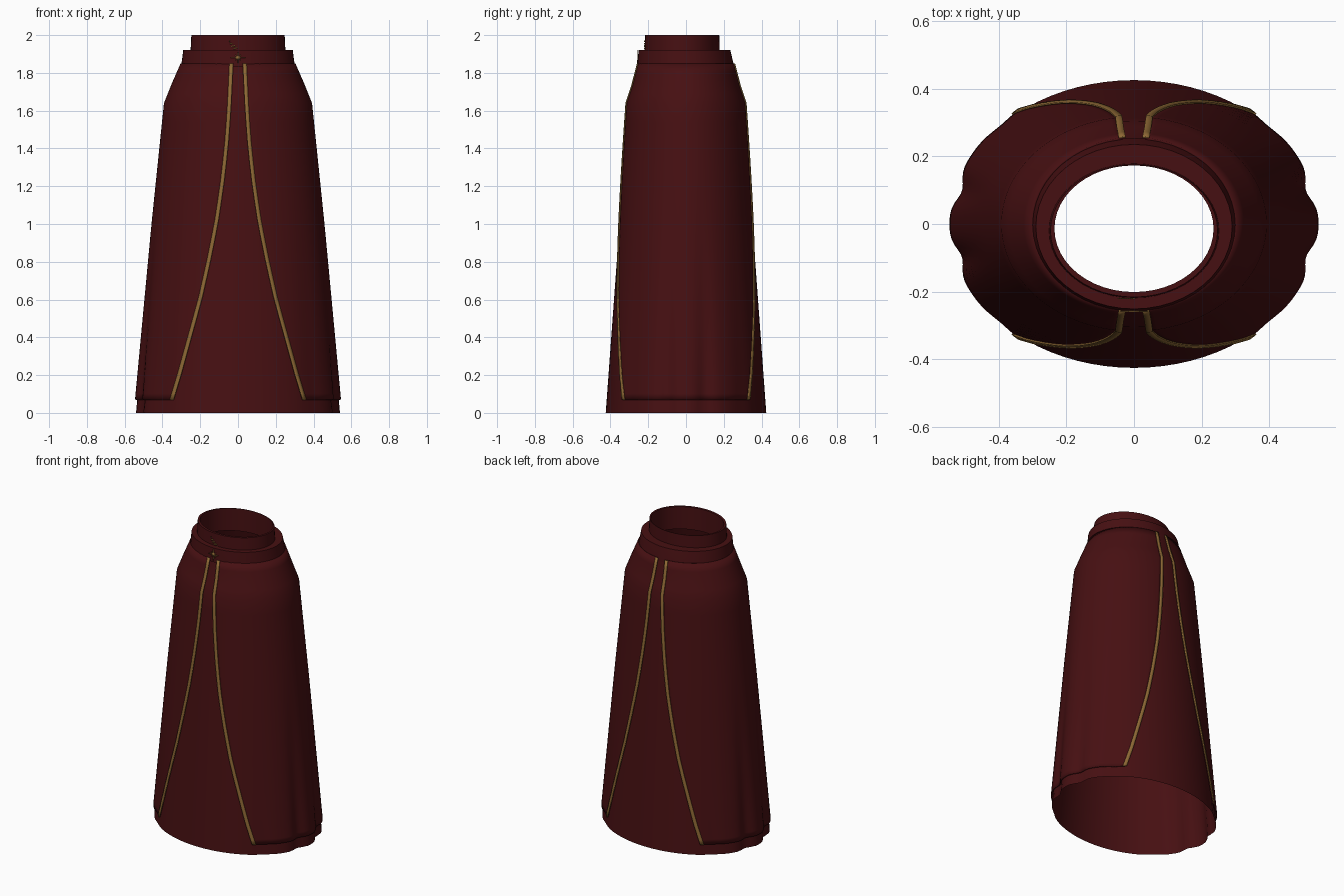
import bpy, bmesh, math

cube = bpy.data.objects.get("Cube")
if cube:
    bpy.data.objects.remove(cube, do_unlink=True)


def material(name, color):
    mat = bpy.data.materials.new(name)
    mat.use_nodes = True
    mat.diffuse_color = color
    bsdf = mat.node_tree.nodes["Principled BSDF"]
    bsdf.inputs["Base Color"].default_value = color
    bsdf.inputs["Roughness"].default_value = 0.8
    return mat


RED = material("dark red cloth", (0.062, 0.005, 0.006, 1))
GOLD = material("old gold", (0.27, 0.14, 0.035, 1))

# height, half width, half depth of the skirt; height, half opening of the split
BODY = [(0, 0.54, 0.425), (1.0, 0.446, 0.352), (1.64, 0.38, 0.305),
        (1.74, 0.34, 0.272), (1.85, 0.292, 0.244)]
SPLIT = [(0.07, 0.35), (0.2, 0.31), (0.4, 0.255), (0.6, 0.2), (0.8, 0.155),
         (1.0, 0.115), (1.2, 0.085), (1.4, 0.062), (1.6, 0.047), (1.85, 0.035)]


def lerp(table, z):
    for p, q in zip(table, table[1:]):
        if z <= q[0]:
            f = (z - p[0]) / (q[0] - p[0])
            return [a + (b - a) * f for a, b in zip(p[1:], q[1:])]
    return list(table[-1][1:])


def cloth_point(a, z, gap=0.0):
    """Point on the skirt at angle a and height z, with folds near the sides."""
    rx, ry = lerp(BODY, z)
    w = max(0.0, 1 - z / 1.3) ** 1.5
    side = math.asin(abs(math.sin(a)))
    fold = 1 - w * (0.045 * math.exp(-((side - 0.24) / 0.1) ** 2)
                    + 0.012 * math.exp(-((side - 0.75) / 0.1) ** 2))
    return ((rx + gap) * fold * math.cos(a), (ry + gap) * fold * math.sin(a), z)


def finish(name, bm, mat, thickness=0.0):
    mesh = bpy.data.meshes.new(name)
    bm.to_mesh(mesh)
    bm.free()
    mesh.materials.append(mat)
    obj = bpy.data.objects.new(name, mesh)
    bpy.context.collection.objects.link(obj)
    bpy.ops.object.select_all(action='DESELECT')
    obj.select_set(True)
    bpy.context.view_layer.objects.active = obj
    bpy.ops.object.shade_smooth_by_angle(angle=math.radians(40))
    if thickness:
        mod = obj.modifiers.new("thickness", 'SOLIDIFY')
        mod.thickness = thickness
        mod.offset = -1
    return obj


def loft(name, rows, mat, closed=False, thickness=0.0):
    bm = bmesh.new()
    grid = [[bm.verts.new(p) for p in row] for row in rows]
    for low, high in zip(grid, grid[1:]):
        n = len(low)
        for j in range(n if closed else n - 1):
            k = (j + 1) % n
            bm.faces.new((low[j], low[k], high[k], high[j]))
    return finish(name, bm, mat, thickness)


def band(name, profile):
    """Ring from rows of height, half width, half depth, depth offset."""
    angles = [math.tau * j / 48 for j in range(48)]
    return loft(name, [[(rx * math.cos(a), cy + ry * math.sin(a), z) for a in angles]
                       for z, rx, ry, cy in profile], RED, closed=True)


# Under skirt, visible through the front and back splits
SIDES = 80
heights = [1.64 * i / 16 for i in range(17)] + [1.69, 1.74, 1.8, 1.85]
loft("under_skirt", [[cloth_point(math.tau * j / SIDES, z) for j in range(SIDES)]
                     for z in heights], RED, closed=True)

# Over skirt halves
hem = [0.07] + heights[1:]
GAP = 0.012


def split_angle(z, shift=0.0):
    return math.acos((lerp(SPLIT, z)[0] + shift) / (lerp(BODY, z)[0] + GAP))


for label, turn in (("left", 0.0), ("right", math.pi)):
    rows = []
    for z in hem:
        e = split_angle(z)
        rows.append([cloth_point(turn - e + 2 * e * j / 48, z, GAP) for j in range(49)])
    loft("over_skirt_" + label, rows, RED, thickness=0.008)

# Gold trim along each edge of the splits
for label, sx, sy in (("front_left", 1, -1), ("front_right", -1, -1),
                      ("back_left", 1, 1), ("back_right", -1, 1)):
    rows = []
    for z in hem:
        row = []
        for shift in (-0.01, 0.0, 0.01):
            x, y, h = cloth_point(split_angle(z, shift), z, GAP + 0.005)
            row.append((sx * x, sy * y, h))
        rows.append(row if sx * sy < 0 else row[::-1])
    loft("trim_" + label, rows, GOLD, thickness=0.006)

# Waistband and the raised collar inside it
band("waistband", [(1.83, 0.302, 0.256, -0.002), (1.85, 0.299, 0.254, -0.003),
                   (1.92, 0.29, 0.243, -0.008), (1.92, 0.238, 0.19, -0.014),
                   (1.85, 0.238, 0.19, -0.014)])
band("inner_collar", [(1.9, 0.252, 0.199, -0.02), (2.0, 0.247, 0.196, -0.02),
                      (2.0, 0.235, 0.187, -0.014), (1.86, 0.235, 0.187, -0.014)])

# Star clasp on the front of the waistband
bm = bmesh.new()
star = []
for i in range(16):
    r = 0.009 if i % 2 else (0.04 if i % 4 == 0 else 0.024)
    a = math.tau * i / 16
    star.append(bm.verts.new((r * math.cos(a), -0.26, 1.88 + r * math.sin(a))))
bm.faces.new(star)
finish("star_clasp", bm, GOLD, 0.004)

# Slanting rows of small stitches above the star
bm = bmesh.new()
for row in range(3):
    for k in range(4):
        x, z = -0.045 + 0.013 * k + 0.006 * row, 1.968 - 0.012 * k - 0.014 * row
        s = 0.0035
        bm.faces.new([bm.verts.new((x + dx * s, -0.222, z + dz * s))
                      for dx, dz in ((-1, -1), (1, -1), (1, 1), (-1, 1))])
finish("collar_stitches", bm, GOLD, 0.004)
